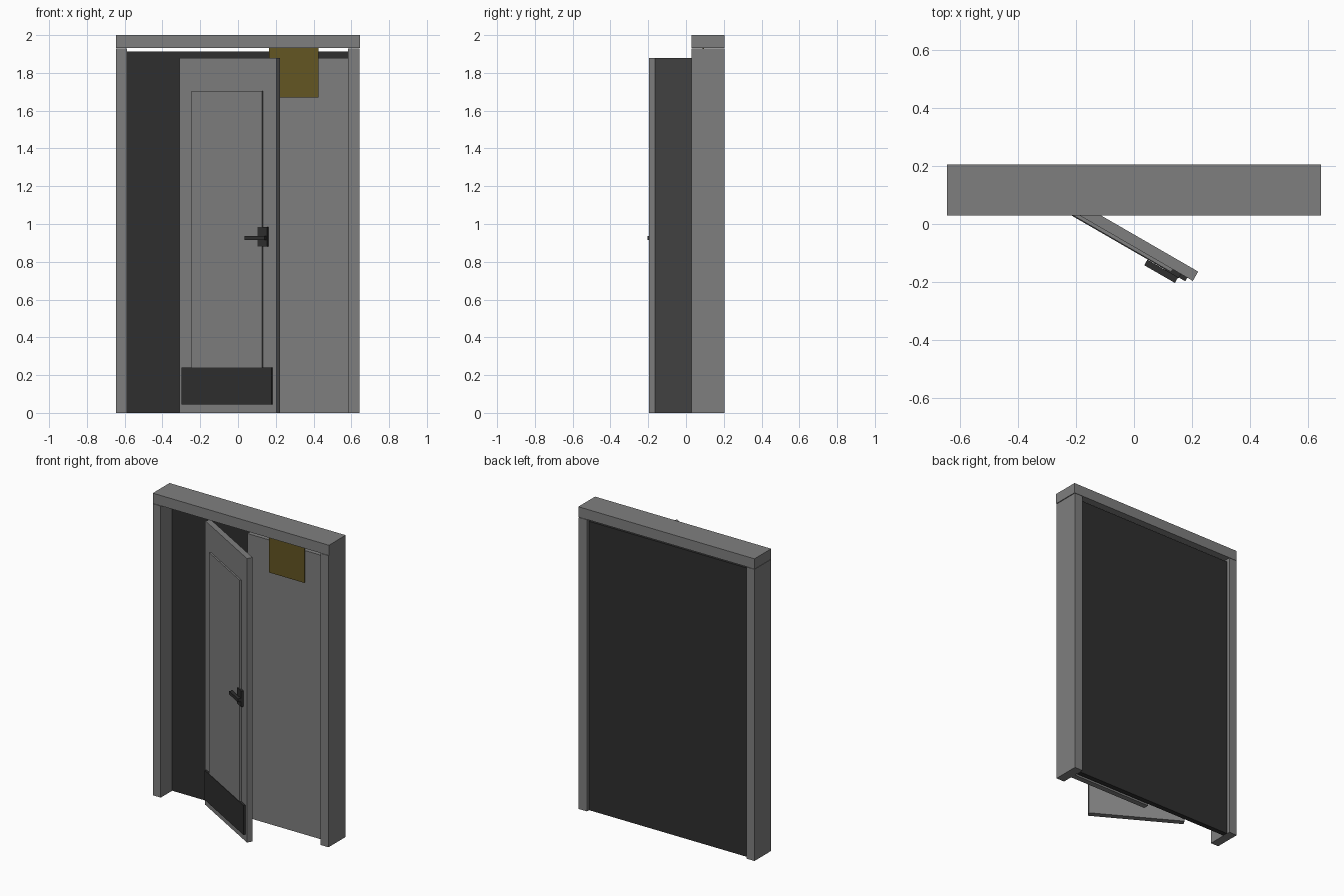
import bpy
import math
from mathutils import Matrix

if "Cube" in bpy.data.objects:
    bpy.data.objects.remove(bpy.data.objects["Cube"])


def material(name, rgb):
    m = bpy.data.materials.new(name)
    m.diffuse_color = (*rgb, 1.0)
    m.use_nodes = True
    m.node_tree.nodes["Principled BSDF"].inputs["Base Color"].default_value = m.diffuse_color
    return m


GREY = material("grey_paint", (0.212, 0.212, 0.212))
DARK = material("dark_metal", (0.028, 0.028, 0.028))
OLIVE = material("olive_yellow", (0.125, 0.092, 0.016))


def box(name, lo, hi, mat, frame=Matrix()):
    """Box between two corners, optionally placed in a rotated frame."""
    corners = [(x, y, z) for x in (lo[0], hi[0])
               for y in (lo[1], hi[1]) for z in (lo[2], hi[2])]
    faces = [(0, 1, 3, 2), (4, 6, 7, 5), (0, 4, 5, 1),
             (2, 3, 7, 6), (0, 2, 6, 4), (1, 5, 7, 3)]
    me = bpy.data.meshes.new(name)
    me.from_pydata(corners, [], faces)
    me.materials.append(mat)
    ob = bpy.data.objects.new(name, me)
    ob.matrix_world = frame
    bpy.context.collection.objects.link(ob)
    return ob


# Door frame
box("left_post", (-0.645, 0.03, 0), (-0.587, 0.205, 1.93), GREY)
box("right_post", (0.582, 0.03, 0), (0.642, 0.205, 1.93), GREY)
box("lintel", (-0.645, 0.03, 1.932), (0.645, 0.205, 2.0), GREY)

# Dark backing behind the opening
box("back_panel", (-0.587, 0.15, 0), (0.582, 0.183, 1.912), DARK)

# Closed leaf and the sign hanging in front of it
box("closed_leaf", (0, 0.097, 0), (0.582, 0.134, 1.88), GREY)
box("sign", (0.165, 0.087, 1.67), (0.425, 0.096, 1.932), OLIVE)

# Open leaf: local x runs along its width, local -y out of its front face
swing = Matrix.Translation((-0.31, 0.1, 0)) @ Matrix.Rotation(math.radians(-30), 4, 'Z')
box("open_leaf", (0, 0, 0), (0.592, 0.037, 1.88), GREY, swing)
box("raised_panel", (0.08, -0.011, 0.18), (0.512, 0, 1.705), GREY, swing)
box("kick_plate", (0.022, -0.014, 0.045), (0.57, 0, 0.24), DARK, swing)

# Lever handle
box("handle_plate", (0.487, -0.016, 0.88), (0.545, 0, 0.985), DARK, swing)
box("handle_lever", (0.42, -0.037, 0.915), (0.542, -0.015, 0.937), DARK, swing)
